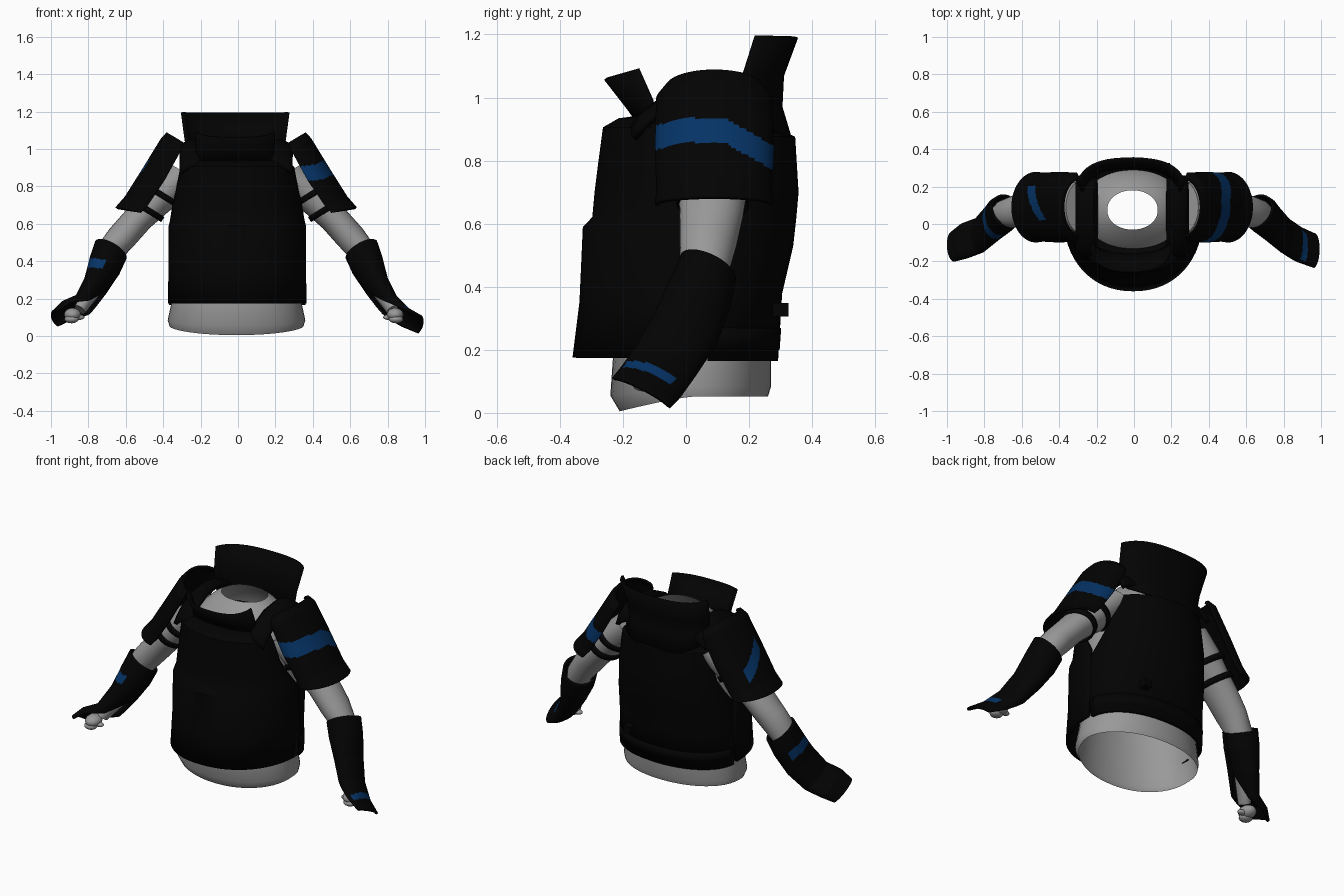
import bpy, bmesh, math
from mathutils import Vector

if "Cube" in bpy.data.objects:
    bpy.data.objects.remove(bpy.data.objects["Cube"])


def material(name, rgb):
    m = bpy.data.materials.new(name)
    m.diffuse_color = (*rgb, 1)
    m.use_nodes = True
    m.node_tree.nodes["Principled BSDF"].inputs["Base Color"].default_value = m.diffuse_color
    return m


GREY = material("body grey", (0.32, 0.32, 0.32))
BLACK = material("armour black", (0.0008, 0.0008, 0.0008))
BLUE = material("marking blue", (0.0015, 0.033, 0.132))


def finish(ob, thick=0.0, angle=40):
    if thick:
        s = ob.modifiers.new("thickness", 'SOLIDIFY')
        s.thickness, s.offset = thick, 0
        s.material_offset = -1  # stripes only on the outer skin
    bpy.ops.object.select_all(action='DESELECT')
    ob.select_set(True)
    bpy.context.view_layer.objects.active = ob
    bpy.ops.object.shade_smooth_by_angle(angle=math.radians(angle))
    return ob


def sheet(name, rows, mats, closed=False, thick=0.0, cap=False, blue=None):
    """Skin a list of point rows; blue(row, column, centre) marks stripe faces."""
    bm = bmesh.new()
    vs = [[bm.verts.new(p) for p in r] for r in rows]
    n = len(rows[0])
    for i in range(len(rows) - 1):
        for j in range(n if closed else n - 1):
            k = (j + 1) % n
            f = bm.faces.new((vs[i][j], vs[i][k], vs[i + 1][k], vs[i + 1][j]))
            if blue and blue(i / (len(rows) - 1), j / (n - 1), f.calc_center_median()):
                f.material_index = 1
    if cap:
        bm.faces.new(vs[0])
        bm.faces.new(vs[-1])
    bmesh.ops.recalc_face_normals(bm, faces=bm.faces)
    # Turn the skin so that its normals face away from its middle
    bm.normal_update()
    mid = sum((v.co for v in bm.verts), Vector()) / len(bm.verts)
    if sum(f.normal.dot(f.calc_center_median() - mid) for f in bm.faces) < 0:
        bmesh.ops.reverse_faces(bm, faces=bm.faces)
    me = bpy.data.meshes.new(name)
    bm.to_mesh(me)
    bm.free()
    for m in mats:
        me.materials.append(m)
    ob = bpy.data.objects.new(name, me)
    bpy.context.collection.objects.link(ob)
    return finish(ob, thick)


def resample(keys, steps):
    """Insert evenly blended rows between key rows of numbers."""
    out = []
    for a, b in zip(keys, keys[1:]):
        out += [tuple(x + (y - x) * s / steps for x, y in zip(a, b)) for s in range(steps)]
    return out + [keys[-1]]


def power(v, e):
    return math.copysign(abs(v) ** e, v)


def side_x(side, x):
    return x if side > 0 else -x - 0.02


def tube_rows(side, rows, n, frame, droop=0.0):
    """Rows of (x, y, z, normal radius, side radius, half angle in degrees)."""
    d, nn, s = frame
    out = []
    for i, (x, y, z, rn, rs, amax) in enumerate(rows):
        row = []
        for j in range(n):
            a = math.radians(amax) * (2 * j / (n - 1) - 1)
            p = Vector((x, y, z)) + nn * rn * math.cos(a) + s * rs * math.sin(a)
            p += d * droop * max(0, math.cos(a)) * (i / len(rows)) ** 2
            row.append((side_x(side, p.x), p.y, p.z))
        out.append(row)
    return out


def frame_along(d):
    d = Vector(d).normalized()
    n = Vector((1, 0, 0))
    n = (n - d * n.dot(d)).normalized()
    return d, n, d.cross(n)


# Torso: open tube from hips to neck (z, half width, centre y, half depth, front dip)
torso = [(.052, .358, .025, .235, .047), (.085, .368, .015, .255, .03), (.2, .343, .02, .25, 0),
         (.4, .328, .03, .25, 0), (.65, .333, .04, .27, 0), (.8, .315, .05, .26, 0),
         (.9, .285, .06, .225, 0), (.97, .235, .07, .18, 0), (1.02, .18, .075, .135, 0),
         (1.045, .135, .075, .105, 0)]
rows = []
for z, rx, cy, ry, dip in torso:
    ang = [2 * math.pi * j / 48 for j in range(48)]
    rows.append([(-.008 + rx * power(math.sin(a), .96), cy - ry * power(math.cos(a), .96),
                  z - dip * max(0, math.cos(a)) ** 1.2) for a in ang])
sheet("torso", rows, [GREY], closed=True)


# Vest panels (z, half width, centre y, outermost y, half angle)
def panel(name, keys, n=33, thick=.02):
    rows = []
    for z, rx, cy, yo, amax in keys:
        row = []
        for j in range(n):
            a = math.radians(amax) * (2 * j / (n - 1) - 1)
            row.append((-.004 + rx * power(math.sin(a), .92), cy + (yo - cy) * power(math.cos(a), .96), z))
        rows.append(row)
    return sheet(name, rows, [BLACK], thick=thick)


panel("vest_front", [(.175, .361, .03, -.35, 92), (.35, .358, .03, -.328, 96), (.585, .358, .03, -.318, 95),
                     (.617, .35, .03, -.288, 92), (.7, .34, .03, -.28, 82), (.78, .33, .03, -.27, 74),
                     (.9, .32, .03, -.255, 67), (.925, .295, .03, -.21, 65), (.935, .245, .03, -.13, 65)])
panel("vest_back", [(.165, .355, .06, .282, 88), (.38, .352, .06, .295, 96), (.53, .347, .06, .33, 92),
                    (.62, .34, .06, .34, 78), (.7, .335, .06, .347, 69), (.87, .315, .06, .338, 62),
                    (.89, .28, .06, .29, 60)])
panel("back_belt", [(.2, .357, .06, .287, 85), (.27, .356, .06, .292, 85)])

# Small buckle box on the rear belt
bpy.ops.mesh.primitive_cube_add(size=1, location=(.17, .3, .327))
buckle = bpy.context.object
buckle.name = "belt_buckle"
buckle.scale = (.045, .05, .042)
buckle.data.materials.append(BLACK)


# Flared collars (z centre, z end, half width, y centre, y end)
def collar(name, keys, n=25):
    rows = []
    for zc, ze, hx, yc, ye in keys:
        row = []
        for j in range(n):
            u = 2 * j / (n - 1) - 1
            w = abs(u) ** 2.4
            row.append((-.015 + hx * math.sin(u * 1.35) / math.sin(1.35), yc + (ye - yc) * w, zc + (ze - zc) * w))
        rows.append(row)
    sheet(name, rows, [BLACK], thick=.012)


collar("collar_back", [(.87, .93, .25, .33, .22), (.97, .98, .255, .3, .17),
                       (1.07, 1.07, .268, .305, .18), (1.192, 1.196, .285, .35, .22)])
collar("collar_front", [(.915, .93, .205, -.145, -.1), (.97, .99, .205, -.185, -.105),
                        (1.06, 1.092, .208, -.255, -.15)])

SHOULDER = [(-.165, .895), (-.13, .935), (-.08, .975), (0, 1.015), (.1, 1.03),
            (.17, 1.015), (.22, .98), (.25, .93)]
HEAD = [(.66, .07, .46, .09, .09, 180), (.692, .045, .38, .085, .1, 180),
        (.742, 0, .27, .062, .105, 180), (.805, -.06, .17, .05, .1, 130)]
TAIL = {1: [(.88, -.11, .1, .045, .1, 95), (.962, -.143, .062, .03, .098, 90)],
        -1: [(.885, -.09, .135, .05, .1, 100), (.945, -.12, .095, .035, .085, 95)]}

for side, word in ((1, "right"), (-1, "left")):
    # Padded strap over the shoulder
    rows = [[(side_x(side, x), y, z + dz) for x, dz in
             ((.18, -.005), (.2, .012), (.235, .008), (.265, -.006), (.285, -.025))] for y, z in SHOULDER]
    sheet(word + "_shoulder_strap", rows, [BLACK], thick=.025)

    # Arm from shoulder to wrist
    upper = frame_along((.534, 0, -.845))
    fore = frame_along((.21, -.18, -.35))
    keys = [(.26, .09, .87, .1, .14), (.36, .09, .78, .1, .125), (.44, .085, .7, .088, .108),
            (.52, .08, .62, .08, .1), (.6, .07, .53, .08, .09), (.665, .055, .45, .072, .08),
            (.745, 0, .27, .05, .06), (.825, -.09, .14, .032, .04)]
    rows = tube_rows(side, [k + (180,) for k in keys[:5]], 25, upper)
    rows += tube_rows(side, [k + (180,) for k in keys[5:]], 25, fore)
    sheet(word + "_arm", [r[:-1] for r in rows], [GREY], closed=True, cap=True)

    # Hand: closed palm, thumb and curled fingers
    out = 0 if side > 0 else .025
    parts = [("hand", (.84, -.115, .115), (.045, .055, .035)), ("thumb", (.805, -.115, .1), (.03, .02, .014)),
             ("fingers", (.845, -.135, .09), (.038, .035, .022))]
    for label, (x, y, z), scale in parts:
        bpy.ops.mesh.primitive_uv_sphere_add(segments=16, ring_count=10, location=(side_x(side, x + out), y, z))
        ob = bpy.context.object
        ob.name = word + "_" + label
        ob.scale = scale
        ob.data.materials.append(GREY)
        finish(ob)

    # Straps around the upper arm
    for i, (x, z, rn, rs) in enumerate(((.39, .755, .105, .128), (.465, .675, .092, .112))):
        ring = [(x + k * .534, .087, z - k * .845, rn, rs, 180) for k in (-.016, .016)]
        rows = [r[:-1] for r in tube_rows(side, ring, 25, upper)]
        sheet("%s_arm_strap_%d" % (word, i + 1), rows, [BLACK], closed=True, thick=.012)

    # Shoulder guard: half tube with a flared lower rim and a painted stripe
    def guard_blue(v, u, c, side=side):
        if side > 0:
            mid = .893 - .25 * max(0, -c.y) - .57 * max(0, c.y - .12)
            return abs(c.z - mid) < .039
        return .02 < c.y < .2 and abs(c.z - (.915 - .7 * (c.y - .02))) < .034
    keys = resample([(.268, .09, 1.028, .105, .15, 86), (.29, .09, .995, .112, .178, 93),
                     (.385, .09, .84, .112, .182, 97), (.47, .09, .705, .112, .177, 95),
                     (.503, .09, .66, .12, .182, 92)], 20)
    sheet(word + "_shoulder_guard", tube_rows(side, keys, 71, upper, .05), [BLACK, BLUE],
          thick=.014, blue=guard_blue)

    # Forearm guard: full cuff opening into a plate over the hand
    def cuff_blue(v, u, c, side=side):
        if side > 0:
            return abs(v - .78 - .05 * (u - .5) - .01 * math.sin(9 * u)) < .038 and .3 < u < .86
        return abs(v - .265 - .012 * math.sin(12 * u)) < .043 and .36 < u < .78
    sheet(word + "_forearm_guard", tube_rows(side, resample(HEAD + TAIL[side], 14), 61, fore),
          [BLACK, BLUE], thick=.012, blue=cuff_blue)
